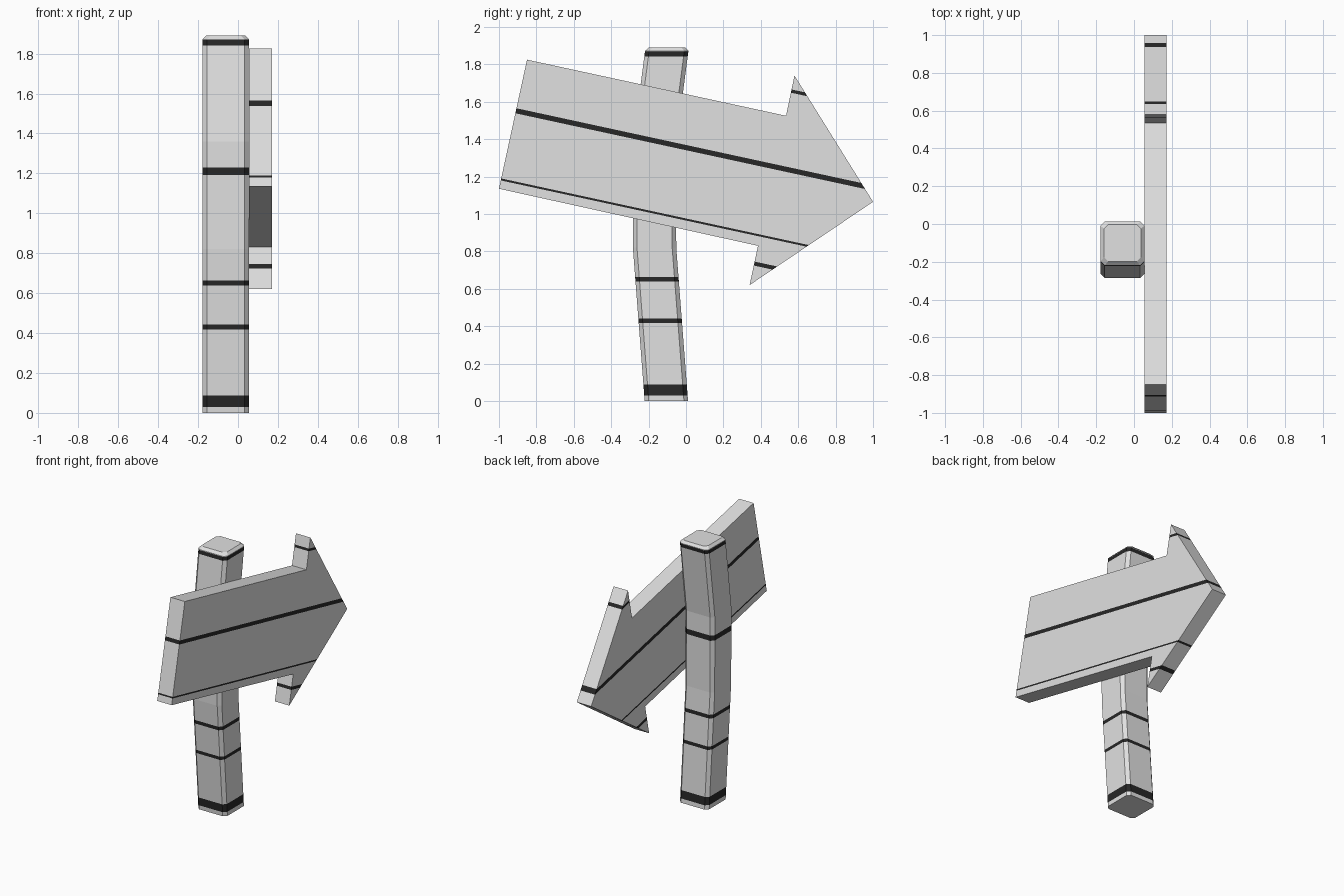
import bpy, bmesh
from mathutils import Vector

if "Cube" in bpy.data.objects:
    bpy.data.objects.remove(bpy.data.objects["Cube"])


def material(name, v):
    m = bpy.data.materials.new(name)
    m.diffuse_color = (v, v, v, 1)
    m.use_nodes = True
    m.node_tree.nodes["Principled BSDF"].inputs["Base Color"].default_value = m.diffuse_color
    return m


GREY = material("pale_grey", 0.75)
BLACK = material("crack_black", 0.02)


def finish(bm, name, height, bands):
    """Cut the mesh at each band limit and paint the faces between black."""
    n = Vector((0, height[0], height[1]))
    for lo, hi in bands:
        for h in (lo, hi):
            geom = bm.verts[:] + bm.edges[:] + bm.faces[:]
            bmesh.ops.bisect_plane(bm, geom=geom, dist=1e-6,
                                   plane_co=n * (h / n.length_squared), plane_no=n)
    bm.normal_update()
    for f in bm.faces:
        hs = [v.co.dot(n) for v in f.verts]
        for lo, hi in bands:
            if min(hs) > lo - 1e-4 and max(hs) < hi + 1e-4:
                f.material_index = 1
    bmesh.ops.recalc_face_normals(bm, faces=bm.faces[:])
    me = bpy.data.meshes.new(name)
    bm.to_mesh(me)
    bm.free()
    me.materials.append(GREY)
    me.materials.append(BLACK)
    ob = bpy.data.objects.new(name, me)
    bpy.context.collection.objects.link(ob)
    return ob


# Bent post: chamfered square section lofted through rings (z, y centre, inset)
def ring(bm, z, yc, inset):
    h, c = 0.116 - inset, 0.022
    pts = [(h, h - c), (h - c, h), (c - h, h), (-h, h - c),
           (-h, c - h), (c - h, -h), (h - c, -h), (h, c - h)]
    return [bm.verts.new((x - 0.061, y + yc, z)) for x, y in pts]


bm = bmesh.new()
rings = [ring(bm, *r) for r in ((0, -0.105, 0), (0.82, -0.168, 0), (1.36, -0.17, 0),
                                (1.872, -0.103, 0), (1.89, -0.101, 0.018))]
for a, b in zip(rings, rings[1:]):
    for i in range(8):
        j = (i + 1) % 8
        bm.faces.new((a[i], a[j], b[j], b[i]))
bm.faces.new(rings[0][::-1])
bm.faces.new(rings[-1])
finish(bm, "post", (0, 1), [(0.03, 0.088), (0.418, 0.442), (0.638, 0.664),
                            (1.192, 1.23), (1.842, 1.868)])

# Tilted arrow board: extruded outline, stripes run parallel to its long edges
outline = [(-0.85, 1.825), (0.535, 1.525), (0.58, 1.74), (1.0, 1.065),
           (0.34, 0.62), (0.385, 0.83), (-1.0, 1.135)]
bm = bmesh.new()
face = bm.faces.new([bm.verts.new((0.056, y, z)) for y, z in outline])
ext = bmesh.ops.extrude_face_region(bm, geom=[face], use_keep_orig=True)
bmesh.ops.translate(bm, vec=(0.115, 0, 0),
                    verts=[g for g in ext["geom"] if isinstance(g, bmesh.types.BMVert)])
finish(bm, "arrow_board", (0.2166, 1), [(0.803, 0.825), (0.965, 0.976),
                                        (1.341, 1.369), (1.77, 1.788)])
